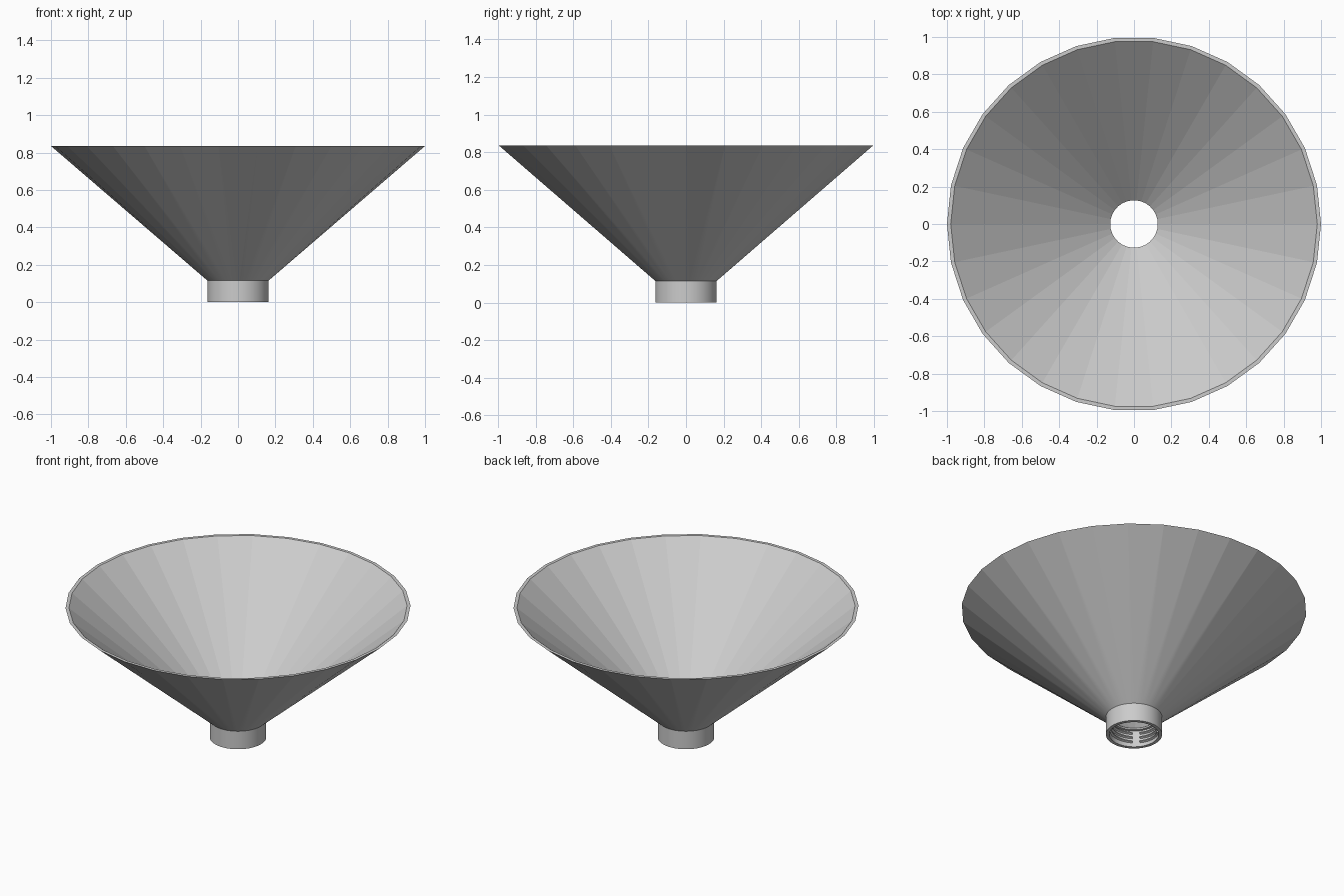
import bpy, bmesh, math

cube = bpy.data.objects.get("Cube")
if cube:
    bpy.data.objects.remove(cube)

# One plain grey plastic
grey = bpy.data.materials.new("light grey plastic")
grey.use_nodes = True
colour = (0.6, 0.6, 0.6, 1)
grey.diffuse_color = colour
grey.node_tree.nodes["Principled BSDF"].inputs["Base Color"].default_value = colour

TOP, NECK = 0.835, 0.115
R_RIM, R_COLLAR, R_BORE, R_HOLE = 1.0, 0.163, 0.143, 0.127
WALL = 0.02
SIDES, FINE = 30, 120


def finish(bm, name, smooth=False):
    mesh = bpy.data.meshes.new(name)
    bm.to_mesh(mesh)
    bm.free()
    mesh.materials.append(grey)
    obj = bpy.data.objects.new(name, mesh)
    bpy.context.collection.objects.link(obj)
    if smooth:
        bpy.ops.object.select_all(action='DESELECT')
        obj.select_set(True)
        bpy.context.view_layer.objects.active = obj
        bpy.ops.object.shade_smooth_by_angle(angle=math.radians(30))
    return obj


def ring(bm, radius, z, sides):
    return [bm.verts.new((radius * math.cos(math.tau * i / sides),
                          radius * math.sin(math.tau * i / sides), z))
            for i in range(sides)]


def bridge(bm, a, b):
    n = len(a)
    for i in range(n):
        j = (i + 1) % n
        bm.faces.new((a[i], a[j], b[j], b[i]))


# Outer cone skin: a round neck blending into the many-sided rim
bm = bmesh.new()
ring(bm, R_COLLAR, NECK, FINE)
ring(bm, R_RIM, TOP, SIDES)
bmesh.ops.convex_hull(bm, input=bm.verts[:])
bm.normal_update()
caps = [f for f in bm.faces if abs(f.normal.z) > 0.99]
bmesh.ops.delete(bm, geom=caps, context='FACES')
finish(bm, "funnel_outer_wall")

# Inner cone skin with flat panels, and the narrow rim
bm = bmesh.new()
outer = ring(bm, R_RIM, TOP, SIDES)
inner = ring(bm, R_RIM - WALL, TOP, SIDES)
hole = ring(bm, R_HOLE, NECK, SIDES)
bridge(bm, outer, inner)
bridge(bm, inner, hole)
finish(bm, "funnel_inner_wall_and_rim")

# Round collar with a shelf under the cone
bm = bmesh.new()
profile = [(R_COLLAR, NECK), (R_COLLAR, 0), (R_BORE, 0),
           (R_BORE, NECK - 0.01), (R_HOLE, NECK - 0.01), (R_HOLE, NECK)]
loops = [ring(bm, r, z, FINE) for r, z in profile]
for upper, lower in zip(loops, loops[1:]):
    bridge(bm, lower, upper)
finish(bm, "collar", smooth=True)

# Screw thread inside the collar, broken by four vertical gaps
PITCH, TURNS, STEPS, GAP = 0.028, 3, 12, math.radians(18)
section = [(R_BORE + 0.002, -0.009), (R_BORE - 0.011, -0.003),
           (R_BORE - 0.011, 0.003), (R_BORE + 0.002, 0.009)]
bm = bmesh.new()
for part in range(4 * TURNS):
    start = -math.pi / 4 + part * math.pi / 2 + GAP / 2
    previous = None
    for s in range(STEPS + 1):
        a = start + (math.pi / 2 - GAP) * s / STEPS
        z = 0.012 + PITCH * (a + math.pi / 4) / math.tau
        current = [bm.verts.new((r * math.cos(a), r * math.sin(a), z + dz))
                   for r, dz in section]
        if previous:
            bridge(bm, previous, current)
        else:
            bm.faces.new(current)
        previous = current
    bm.faces.new(previous[::-1])
bmesh.ops.recalc_face_normals(bm, faces=bm.faces[:])
finish(bm, "collar_thread", smooth=True)
